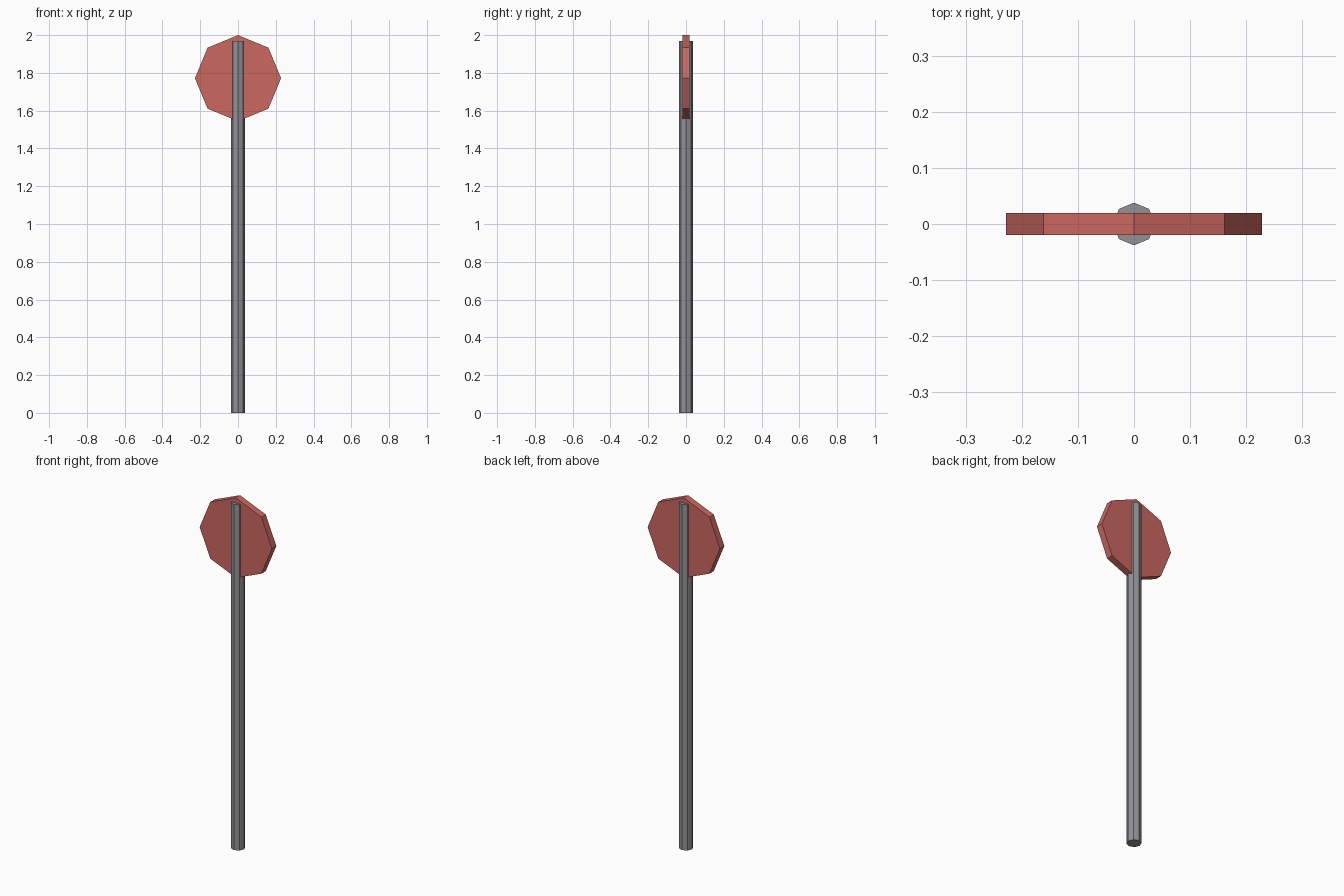
import bpy
import math

if "Cube" in bpy.data.objects:
    bpy.data.objects.remove(bpy.data.objects["Cube"])


def material(name, color):
    mat = bpy.data.materials.new(name)
    mat.diffuse_color = (*color, 1.0)
    mat.use_nodes = True
    mat.node_tree.nodes["Principled BSDF"].inputs["Base Color"].default_value = mat.diffuse_color
    return mat


def octagon_prism(name, radius, depth, location, rotation, mat):
    # Eight-sided flat-shaded prism with corners on the axes
    bpy.ops.mesh.primitive_cylinder_add(
        vertices=8, radius=radius, depth=depth,
        location=location, rotation=rotation)
    obj = bpy.context.object
    obj.name = name
    obj.data.materials.append(mat)
    return obj


grey = material("metal grey", (0.29, 0.29, 0.31))
red = material("sign red", (0.60, 0.14, 0.115))

# Upright post, standing on the ground
POST_HEIGHT = 1.97
octagon_prism("post", 0.038, POST_HEIGHT, (0, 0, POST_HEIGHT / 2), (0, 0, 0), grey)

# Octagonal sign plate, facing front, corner pointing up
SIGN_RADIUS = 0.228
octagon_prism("sign_plate", SIGN_RADIUS, 0.039, (0, 0, 2.0 - SIGN_RADIUS),
              (math.pi / 2, 0, 0), red)
